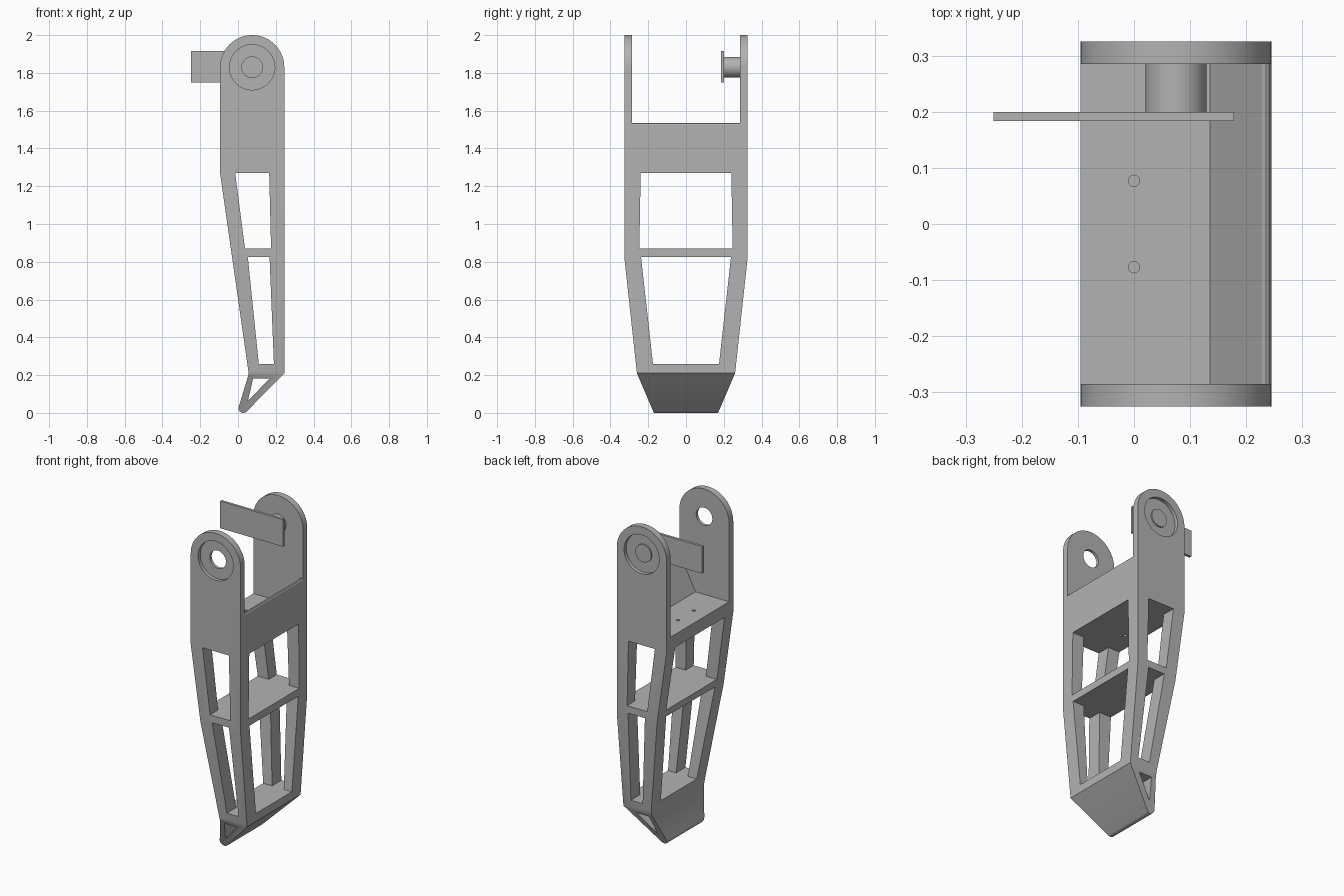
import bpy, bmesh, math
from mathutils import Vector

cube = bpy.data.objects.get("Cube")
if cube:
    bpy.data.objects.remove(cube)

grey = bpy.data.materials.new("mid_grey")
grey.use_nodes = True
colour = (0.45, 0.45, 0.45, 1)
grey.diffuse_color = colour
grey.node_tree.nodes["Principled BSDF"].inputs["Base Color"].default_value = colour


def prism(name, pts, axis, a, b):
    """Extrude a profile from a to b: (x, z) points along y, (y, z) along x, (x, y) along z."""
    place = {"y": lambda p, t: (p[0], t, p[1]),
             "x": lambda p, t: (t, p[0], p[1]),
             "z": lambda p, t: (p[0], p[1], t)}[axis]
    step = Vector(place((0, 0), b - a))
    bm = bmesh.new()
    face = bm.faces.new([bm.verts.new(place(p, a)) for p in pts])
    ext = bmesh.ops.extrude_face_region(bm, geom=[face])
    bmesh.ops.translate(bm, vec=step,
                        verts=[v for v in ext["geom"] if isinstance(v, bmesh.types.BMVert)])
    bmesh.ops.recalc_face_normals(bm, faces=bm.faces)
    mesh = bpy.data.meshes.new(name)
    bm.to_mesh(mesh)
    bm.free()
    mesh.materials.append(grey)
    obj = bpy.data.objects.new(name, mesh)
    bpy.context.collection.objects.link(obj)
    return obj


def arc(cx, cz, r, start, end, n):
    angles = [math.radians(start + (end - start) * i / n) for i in range(n + 1)]
    return [(cx + r * math.cos(t), cz + r * math.sin(t)) for t in angles]


def circle(cx, cz, r, n=48):
    return arc(cx, cz, r, 0, 360, n)[:-1]


def mirrored(half):
    return half + [(-y, z) for y, z in reversed(half)]


def combine(target, tool, operation="DIFFERENCE"):
    """Apply a boolean and discard its cutter."""
    tool.hide_render = True
    mod = target.modifiers.new("cut", "BOOLEAN")
    mod.operation, mod.object, mod.solver = operation, tool, "EXACT"
    bpy.context.view_layer.update()
    result = bpy.data.meshes.new_from_object(
        target.evaluated_get(bpy.context.evaluated_depsgraph_get()))
    target.modifiers.clear()
    target.data = result
    bpy.data.objects.remove(tool)


PX, PZ = 0.075, 1.83  # pivot centre

# Leg body: side outline with round top and round toe
outline = (arc(PX, PZ, 0.17, 0, 180, 40)
           + [(-0.095, 1.27), (0.055, 0.22), (0.055, 0.2)]
           + arc(0.028, 0.025, 0.025, 165, 312, 10)
           + [(0.245, 0.21)])
body = prism("leg_frame", outline, "y", -0.4, 0.4)

# Taper across the width
taper = mirrored([(0.325, 2.1), (0.325, 0.81), (0.26, 0.21), (0.17, 0), (0.17, -0.1)])
combine(body, prism("taper", taper, "x", -1, 1), "INTERSECT")

# Fork opening with sloped inner wall and rounded lip
fork = [(-0.4, 1.35), (0.135, 1.35), (0.228, 1.53), (0.235, 1.535), (0.241, 1.532),
        (0.246, 1.522), (0.4, 1.522), (0.4, 2.2), (-0.4, 2.2)]
combine(body, prism("fork_gap", fork, "y", -0.285, 0.285))

# Windows through the depth and through the width
depth_windows = [
    [(-0.015, 1.27), (0.165, 1.27), (0.175, 0.87), (0.037, 0.87)],
    [(0.052, 0.825), (0.167, 0.825), (0.19, 0.26), (0.11, 0.26)],
    [(0.08, 0.182), (0.167, 0.182), (0.052, 0.062)],
]
for pts in depth_windows:
    combine(body, prism("window", pts, "y", -0.5, 0.5))
width_windows = [[(0.24, 1.27), (0.247, 0.87)], [(0.238, 0.825), (0.175, 0.26)]]
for half in width_windows:
    combine(body, prism("window", mirrored(half), "x", -0.5, 0.5))

# Pivot holes with bearing recesses
for side in (-1, 1):
    combine(body, prism("recess", circle(PX, PZ, 0.12), "y", side * 0.303, side * 0.4))
    combine(body, prism("bore", circle(PX, PZ, 0.055), "y", side * 0.25, side * 0.35))

# Small mounting holes in the fork floor
for y in (-0.077, 0.077):
    combine(body, prism("screw_hole", circle(0, y, 0.01, 16), "z", 1.2, 1.4))

# Pivot shaft and its arm
shaft = prism("pivot_shaft", circle(PX, PZ, 0.0545), "y", 0.198, 0.31)
arm = prism("pivot_arm", [(-0.25, 1.75), (0.178, 1.75), (0.178, 1.917), (-0.25, 1.917)],
            "y", 0.184, 0.2)

# Smooth curved faces, keep edges sharp
bpy.ops.object.select_all(action="DESELECT")
for obj in (body, shaft, arm):
    obj.select_set(True)
bpy.context.view_layer.objects.active = body
bpy.ops.object.shade_smooth_by_angle(angle=math.radians(25))
